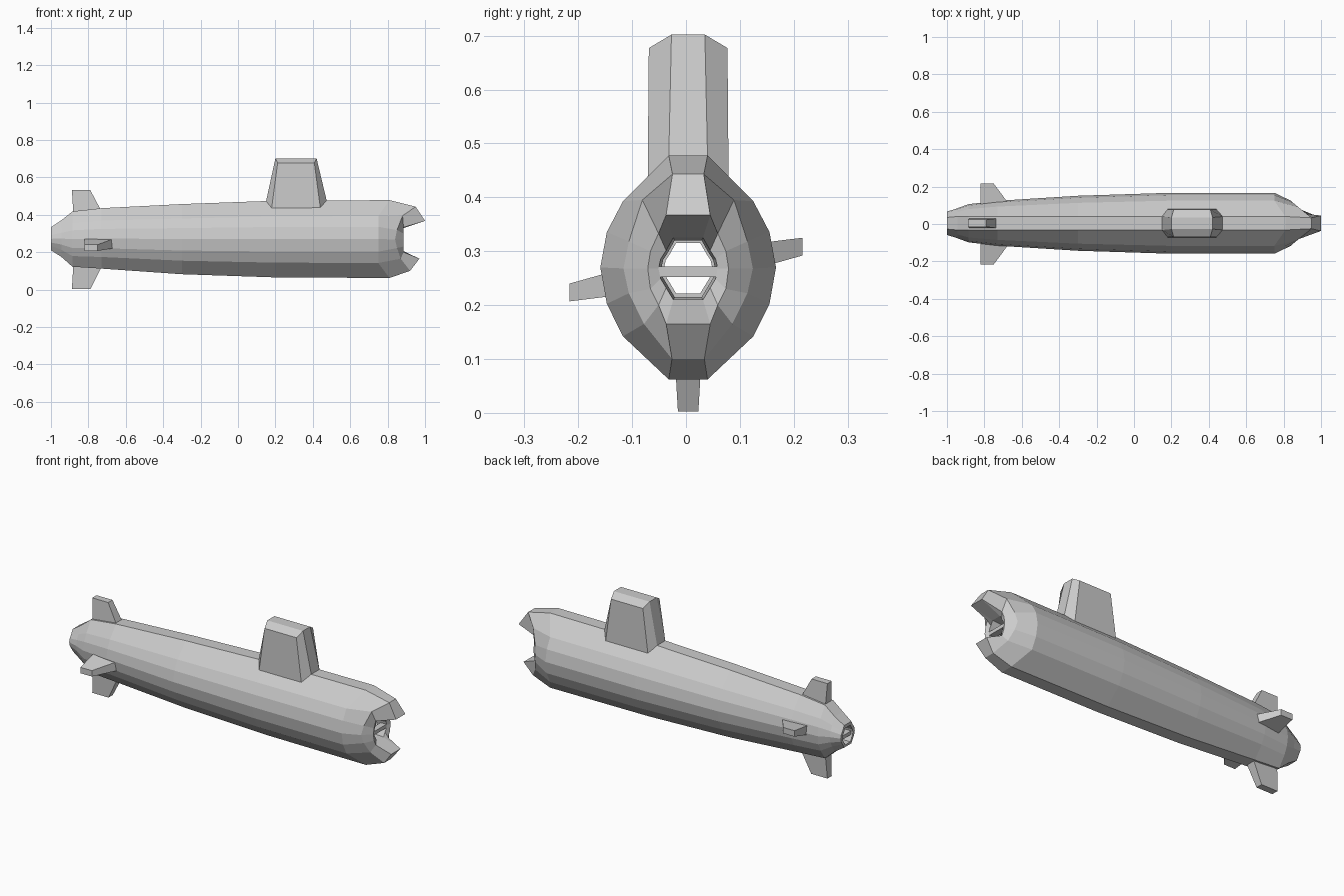
import bpy

if "Cube" in bpy.data.objects:
    bpy.data.objects.remove(bpy.data.objects["Cube"])

CY = 0.004  # centre line of the hull


def loft(name, rings, cap=True):
    """Skin a list of equal-length vertex rings with flat faces."""
    n = len(rings[0])
    verts = [v for r in rings for v in r]
    faces = []
    for i in range(len(rings) - 1):
        for j in range(n):
            k = (j + 1) % n
            faces.append((i * n + j, i * n + k, (i + 1) * n + k, (i + 1) * n + j))
    if cap:
        faces.append(tuple(reversed(range(n))))
        faces.append(tuple(range((len(rings) - 1) * n, len(rings) * n)))
    mesh = bpy.data.meshes.new(name)
    mesh.from_pydata(verts, [], faces)
    mesh.update()
    ob = bpy.data.objects.new(name, mesh)
    bpy.context.collection.objects.link(ob)
    bpy.context.view_layer.objects.active = ob
    bpy.ops.object.mode_set(mode='EDIT')
    bpy.ops.mesh.select_all(action='SELECT')
    bpy.ops.mesh.normals_make_consistent(inside=False)
    bpy.ops.object.mode_set(mode='OBJECT')
    return ob


def mirror_ring(half):
    """Half section listed top to bottom -> full ring."""
    return ([(x, CY + y, z) for x, y, z in half]
            + [(x, CY - y, z) for x, y, z in reversed(half)])


# Half section in unit radii: 14-sided hull
SECTION = [(.22, 1), (.742, .59), (.926, .315), (1, 0),
           (.926, -.325), (.742, -.615), (.22, -1)]


def station(x, ry, top, bottom):
    c, rz = (top + bottom) / 2, (top - bottom) / 2
    half = [[x, u * ry, c + v * rz] for u, v in SECTION]
    half[0][1] = half[-1][1] = min(.036, .5 * ry)
    return half


# Hull: inner stern lip, stern, body, shoulder
halves = [station(*s) for s in [
    (-.93, .045, .315, .222), (-1, .045, .315, .222), (-1, .062, .333, .21),
    (-.945, .08, .37, .175), (-.885, .102, .418, .122), (-.73, .120, .435, .112),
    (-.3, .147, .457, .082), (.2, .163, .475, .065), (.75, .163, .478, .062)]]
halves[-1][0][0] = halves[-1][-1][0] = .81

# Bow: upper and lower beak around the mouth, then the mouth lip
halves.append([(.95, .029, .443), (.88, .085, .395), (.85, .11, .318), (.84, .12, .268),
               (.85, .11, .222), (.87, .082, .165), (.92, .03, .1)])
halves.append([(1, .041, .367), (.885, .055, .333), (.885, .07, .3), (.885, .075, .268),
               (.885, .07, .23), (.885, .055, .2), (.97, .041, .165)])
halves.append(station(.875, .055, .325, .21))
halves.append(station(.82, .05, .32, .215))
loft("hull", [mirror_ring(h) for h in halves], cap=False)


# Crossbars inside both openings
def box(name, x0, x1, y0, y1, z0, z1):
    loft(name, [[(x, y0, z0), (x, y1, z0), (x, y1, z1), (x, y0, z1)] for x in (x0, x1)])


box("stern_crossbar", -.99, -.94, CY - .05, CY + .05, .252, .272)
box("bow_crossbar", .84, .875, CY - .058, CY + .058, .252, .272)


# Sail: eight-sided tower with sloping shoulders on top
def sail_ring(xe0, xe1, xs0, xs1, ye, ys, ze, zs):
    return [(x, CY + y, z) for x, y, z in [
        (xe0, -ye, ze), (xs0, -ys, zs), (xs1, -ys, zs), (xe1, -ye, ze),
        (xe1, ye, ze), (xs1, ys, zs), (xs0, ys, zs), (xe0, ye, ze)]]


sail = loft("sail", [sail_ring(.15, .475, .18, .44, .036, .075, .472, .437),
                     sail_ring(.2, .42, .212, .408, .031, .073, .702, .677)], cap=False)
bpy.ops.object.mode_set(mode='EDIT')
bpy.ops.object.mode_set(mode='OBJECT')
me = sail.data
co = [tuple(v.co) for v in me.vertices]
faces = [tuple(p.vertices) for p in me.polygons]
faces += [(8, 9, 10, 11), (8, 11, 12, 15), (12, 13, 14, 15)]
me.clear_geometry()
me.from_pydata(co, [], faces)
me.update()

# Upright tail fins: root x-range, tip x-range, root z, tip z
for name, root, tip, zr, zt in [
        ("upper_rudder", (-.88, -.72), (-.888, -.79), .40, .532),
        ("lower_rudder", (-.88, -.72), (-.888, -.788), .14, .003)]:
    loft(name, [[(x, CY + s * w, z) for x, s in
                 ((a, -1), (b, -1), (b, 1), (a, 1))]
                for (a, b), w, z in ((root, .027, zr), (tip, .019, zt))])

# Stern planes: the right one is the left one turned half round the hull axis
for name, s in (("front_stern_plane", 1), ("back_stern_plane", -1)):
    rings = []
    for y, x1, z0, z1 in ((-.095, -.66, .222, .274), (-.216, -.75, .207, .24)):
        rings.append([(x, s * y, .266 + s * (z - .266)) for x, z in
                      ((-.82, z0), (x1, z0), (x1, z1), (-.82, z1))])
    loft(name, rings)
